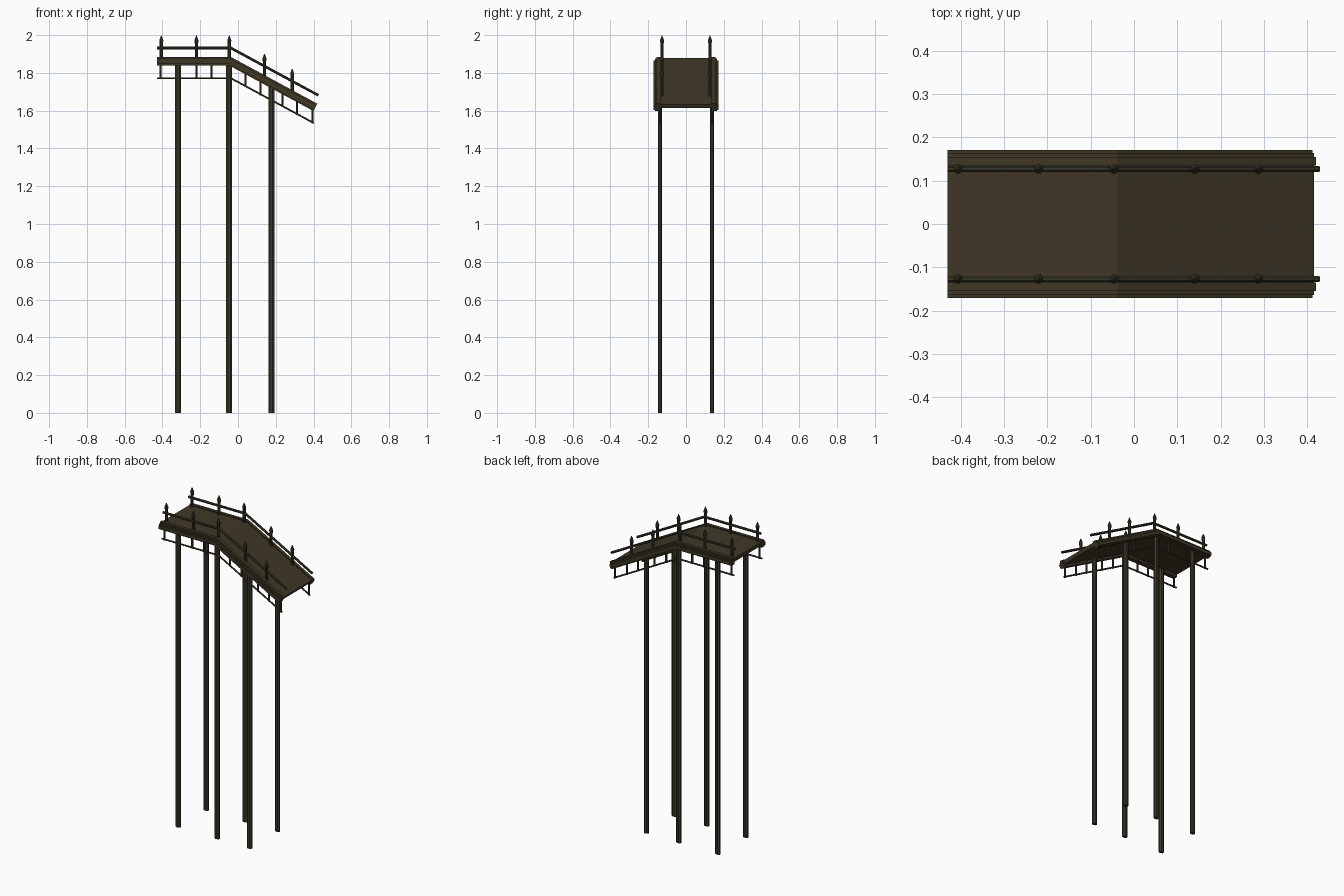
import bpy, bmesh, math
from mathutils import Vector

if "Cube" in bpy.data.objects:
    bpy.data.objects.remove(bpy.data.objects["Cube"])

def material(name, rgb):
    m = bpy.data.materials.new(name)
    m.diffuse_color = (*rgb, 1)
    m.use_nodes = True
    m.node_tree.nodes["Principled BSDF"].inputs["Base Color"].default_value = m.diffuse_color
    return m

WOOD = material("dark brown wood", (0.050, 0.039, 0.019))
POLE = material("dark olive timber", (0.045, 0.039, 0.022))

SLOPE = math.radians(28.4)
BEND = -0.038            # x where the flat deck starts to descend
TAN = math.tan(SLOPE)

def height(x, flat_z):
    return flat_z - max(0, x - BEND) * TAN

def finish(name, bm, mat):
    bmesh.ops.recalc_face_normals(bm, faces=bm.faces)
    me = bpy.data.meshes.new(name)
    bm.to_mesh(me)
    bm.free()
    me.materials.append(mat)
    ob = bpy.data.objects.new(name, me)
    bpy.context.collection.objects.link(ob)
    return ob

def sweep(name, profile, z, x0, x1, mat):
    """Run a closed (y, z) profile along the flat run, a mitred bend and the ramp."""
    bm = bmesh.new()
    rings = []
    half = SLOPE / 2
    frames = [(x0, z, Vector((0, 0, 1))),
              (BEND, z, Vector((math.sin(half), 0, math.cos(half))) / math.cos(half)),
              (x1, height(x1, z), Vector((math.sin(SLOPE), 0, math.cos(SLOPE))))]
    for x, zz, up in frames:
        rings.append([bm.verts.new(Vector((x, y, zz)) + up * h) for y, h in profile])
    n = len(profile)
    for a, b in zip(rings, rings[1:]):
        for i in range(n):
            bm.faces.new((a[i], a[(i + 1) % n], b[(i + 1) % n], b[i]))
    bm.faces.new(rings[0])
    bm.faces.new(rings[-1])
    return finish(name, bm, mat)

def rect(y0, y1, h0, h1):
    return [(y0, h0), (y1, h0), (y1, h1), (y0, h1)]

def disc(y, r, n=8):
    return [(y + r * math.cos((i + .5) * math.tau / n), r * math.sin((i + .5) * math.tau / n))
            for i in range(n)]

def lathe(name, x, y, sections, n, mat, sy=1.0):
    """Upright turned part from (radius, z) sections."""
    bm = bmesh.new()
    rings = []
    for r, z in sections:
        rings.append([bm.verts.new((x + r * math.cos((i + .5) * math.tau / n),
                                    y + r * sy * math.sin((i + .5) * math.tau / n), z))
                      for i in range(n)])
    for a, b in zip(rings, rings[1:]):
        for i in range(n):
            bm.faces.new((a[i], a[(i + 1) % n], b[(i + 1) % n], b[i]))
    bm.faces.new(rings[0])
    bm.faces.new(rings[-1])
    return finish(name, bm, mat)

# walking deck
sweep("deck", rect(-0.142, 0.142, -0.022, 0), 1.878, -0.43, 0.415, WOOD)

for s, side in ((-1, "front"), (1, "back")):
    # stepped edge beam of the deck
    edge = [(0.135, -0.04), (0.163, -0.04), (0.163, -0.034), (0.171, -0.034), (0.171, -0.014),
            (0.164, -0.014), (0.164, -0.005), (0.155, -0.005), (0.155, 0.004), (0.135, 0.004)]
    sweep(side + "_edge_beam", [(s * y, h) for y, h in edge], 1.88, -0.43, 0.418, WOOD)

    # handrail and lower hanging rail
    sweep(side + "_handrail", disc(s * 0.127, 0.0075), 1.932, -0.43, 0.426, POLE)
    sweep(side + "_lower_rail", disc(s * 0.138, 0.005), 1.772, -0.43, 0.402, POLE)

    # pointed railing posts
    for i, x in enumerate((-0.406, -0.22, -0.046, 0.14, 0.287)):
        z = height(x, 1.86)
        lathe(f"{side}_rail_post_{i}", x, s * 0.127,
              [(0.009, z), (0.009, z + 0.09), (0.0115, z + 0.112), (0.002, z + 0.137)], 8, POLE)

    # short hangers carrying the lower rail
    for i, x in enumerate((-0.411, -0.22, -0.14, 0.04, 0.12, 0.235, 0.312, 0.395)):
        lathe(f"{side}_hanger_{i}", x, s * 0.138,
              [(0.006, height(x, 1.767)), (0.006, height(x, 1.85))], 8, POLE)

    # tall support legs
    for i, x in enumerate((-0.317, -0.047, 0.177)):
        lathe(f"{side}_leg_{i}", x, s * 0.138,
              [(0.0165, 0), (0.0165, height(x, 1.85))], 8, POLE, 0.7)
